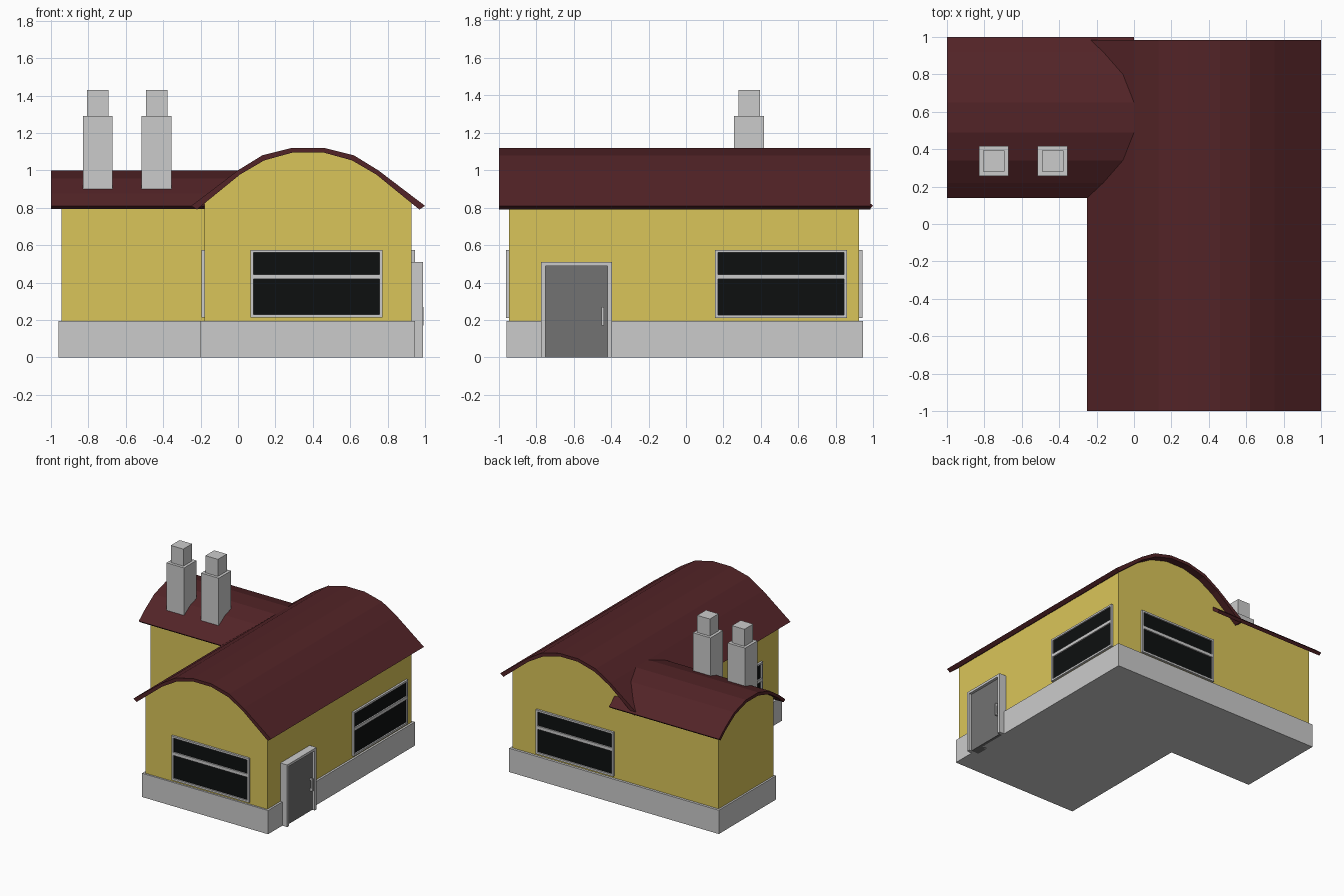
import bpy, bmesh
from math import radians
from mathutils import Matrix, Vector

if "Cube" in bpy.data.objects:
    bpy.data.objects.remove(bpy.data.objects["Cube"])


def material(name, rgb):
    m = bpy.data.materials.new(name)
    m.diffuse_color = (*rgb, 1)
    m.use_nodes = True
    m.node_tree.nodes["Principled BSDF"].inputs["Base Color"].default_value = m.diffuse_color
    return m


YELLOW = material("yellow_plaster", (0.70, 0.56, 0.10))
RED = material("dark_red_roof", (0.085, 0.017, 0.020))
BLACK = material("dark_glass", (0.004, 0.005, 0.005))
DARK = material("door_grey", (0.17, 0.17, 0.17))


def finish(name, bm, mat=None):
    bmesh.ops.recalc_face_normals(bm, faces=bm.faces)
    me = bpy.data.meshes.new(name)
    bm.to_mesh(me)
    bm.free()
    ob = bpy.data.objects.new(name, me)
    bpy.context.collection.objects.link(ob)
    if mat:
        me.materials.append(mat)
    return ob


def prism(name, pts, axis, a, b, mat=None):
    """Extrude a 2D outline along an axis from a to b."""
    place = {"x": lambda p, t: (t, p[0], p[1]),
             "y": lambda p, t: (p[0], t, p[1]),
             "z": lambda p, t: (p[0], p[1], t)}[axis]
    bm = bmesh.new()
    face = bm.faces.new([bm.verts.new(place(p, a)) for p in pts])
    ext = bmesh.ops.extrude_face_region(bm, geom=[face])["geom"]
    verts = [v for v in ext if isinstance(v, bmesh.types.BMVert)]
    bmesh.ops.translate(bm, verts=verts,
                        vec=Vector(place((0, 0), b)) - Vector(place((0, 0), a)))
    return finish(name, bm, mat)


def boxes(name, spans, mat=None, xf=Matrix()):
    """One object made of boxes given as (x0, x1, y0, y1, z0, z1)."""
    bm = bmesh.new()
    for x0, x1, y0, y1, z0, z1 in spans:
        m = (Matrix.Translation(((x0 + x1) / 2, (y0 + y1) / 2, (z0 + z1) / 2))
             @ Matrix.Diagonal((x1 - x0, y1 - y0, z1 - z0, 1)))
        bmesh.ops.create_cube(bm, size=1, matrix=xf @ m)
    return finish(name, bm, mat)


def arch(half, centre):
    """Mirror half an arch (eave to crown) about the centre line."""
    return ([(centre - d, z) for d, z in half]
            + [(centre + d, z) for d, z in reversed(half)])


# Wing profiles: offset from the ridge line, height
main_out = [(0.625, 0.81), (0.375, 1.0), (0.245, 1.08), (0.085, 1.12)]
main_in = [(0.595, 0.79), (0.365, 0.977), (0.235, 1.053), (0.083, 1.095)]
side_out = [(0.43, 0.81), (0.35, 0.875), (0.23, 0.955), (0.08, 1.0)]
side_in = [(0.41, 0.793), (0.335, 0.857), (0.22, 0.932), (0.077, 0.975)]


def wing(name, outer, inner, centre, half_wall, axis, roof_span, wall_span):
    # curved roof sheet
    prism(name + "_roof", arch(outer, centre) + arch(inner, centre)[::-1],
          axis, *roof_span, RED)
    # walls with curved gables tucked just under the roof
    (d0, z0), (d1, z1) = inner[:2]
    edge = (half_wall, z0 + (z1 - z0) * (d0 - half_wall) / (d0 - d1))
    top = [(d, z + 0.006) for d, z in [edge] + inner[1:]]
    prism(name + "_walls", [(centre - half_wall, 0.19)] + arch(top, centre)
          + [(centre + half_wall, 0.19)], axis, *wall_span, YELLOW)


wing("main_wing", main_out, main_in, 0.375, 0.553, "y", (-1, 0.985), (-0.945, 0.925))
wing("side_wing", side_out, side_in, 0.57, 0.355, "x", (-1, 0.0), (-0.945, -0.05))

# L-shaped plinth
prism("plinth", [(-0.2, -0.96), (0.945, -0.96), (0.945, 0.945), (-0.96, 0.945),
                 (-0.96, 0.2), (-0.2, 0.2)], "z", 0, 0.195)

# Windows: built facing -y, then turned onto each wall
for name, x, y, angle in [("front", 0.42, -0.945, 0), ("right", 0.928, 0.507, 90),
                          ("back", 0.355, 0.925, 180), ("left", -0.178, -0.37, -90)]:
    xf = Matrix.Translation((x, y, 0)) @ Matrix.Rotation(radians(angle), 4, "Z")
    w, t, d = 0.352, 0.016, 0.017
    boxes(name + "_window_frame",
          [(-w, -w + t, -d, 0.01, 0.212, 0.575), (w - t, w, -d, 0.01, 0.212, 0.575),
           (-w + t, w - t, -d, 0.01, 0.212, 0.228),
           (-w + t, w - t, -d, 0.01, 0.56, 0.575),
           (-w + t, w - t, -d, 0.01, 0.418, 0.444)], None, xf)
    boxes(name + "_window_glass",
          [(-w + t, w - t, -0.006, 0.01, 0.228, 0.418),
           (-w + t, w - t, -0.006, 0.01, 0.444, 0.56)], BLACK, xf)

# Door with frame and handle on the right wall
boxes("door_frame", [(0.9, 0.99, -0.775, -0.75, 0, 0.51),
                     (0.9, 0.99, -0.418, -0.395, 0, 0.51),
                     (0.9, 0.99, -0.75, -0.418, 0.49, 0.51)])
boxes("door_panel", [(0.9, 0.968, -0.75, -0.418, 0, 0.49)], DARK)
boxes("door_handle", [(0.98, 0.992, -0.452, -0.438, 0.17, 0.27),
                      (0.96, 0.98, -0.452, -0.438, 0.17, 0.185),
                      (0.96, 0.98, -0.452, -0.438, 0.255, 0.27)])

# Two stepped chimneys on the side wing
for i, x in enumerate((-0.75, -0.435)):
    boxes(f"chimney_{i + 1}",
          [(x - r, x + r, 0.337 - r, 0.337 + r, z0, z1)
           for r, z0, z1 in ((0.08, 0.9, 1.29), (0.057, 1.29, 1.43))])
